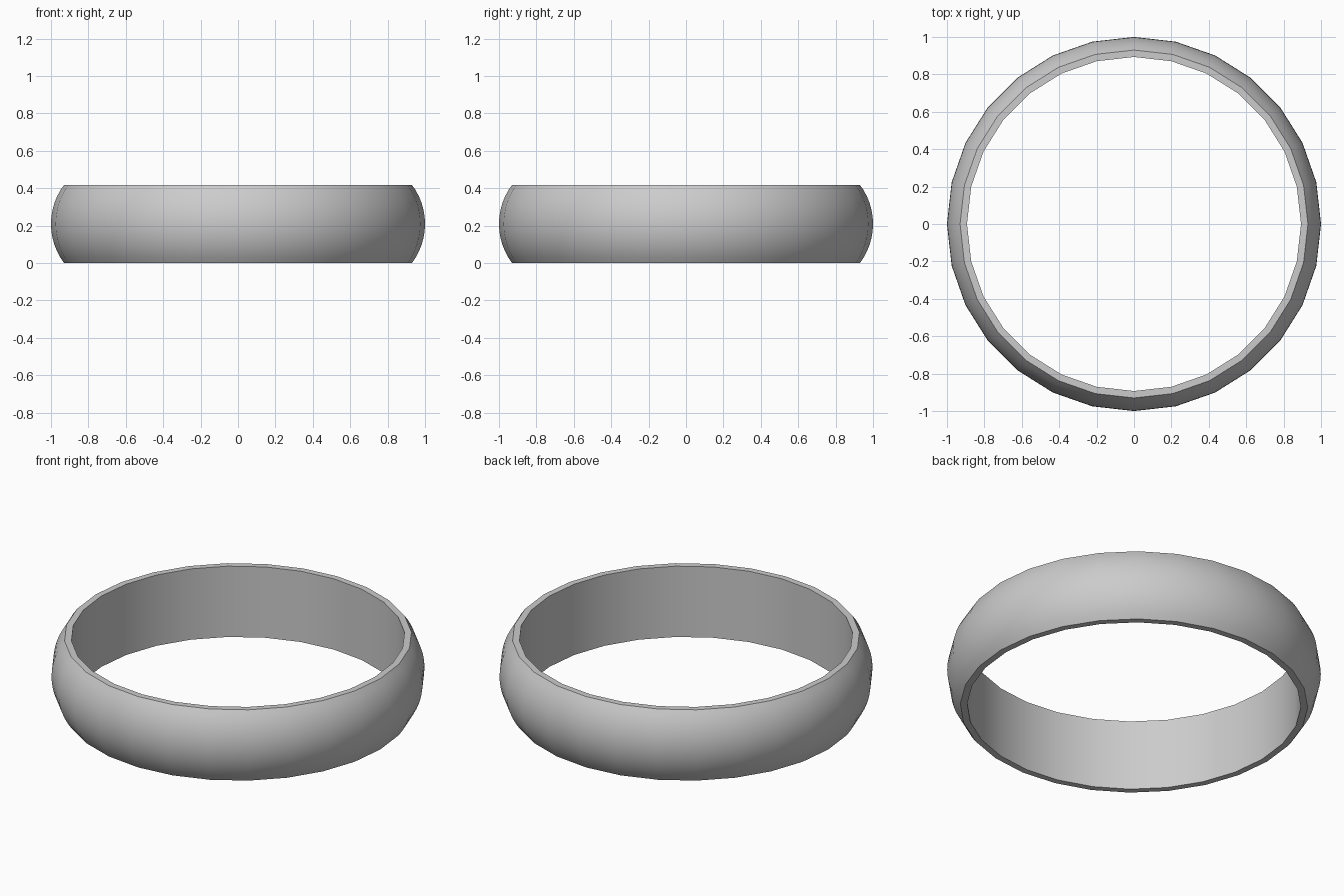
import bpy, bmesh, math

if "Cube" in bpy.data.objects:
    bpy.data.objects.remove(bpy.data.objects["Cube"])

SIDES = 28        # segments around the band
ARC = 12          # segments across the domed outer face
H = 0.418         # band height
R_MAX, R_EDGE, R_IN = 1.0, 0.93, 0.893

# Cross-section: straight inner wall, flat rims, domed outer face
sag = R_MAX - R_EDGE
rad = ((H / 2) ** 2 + sag ** 2) / (2 * sag)
half = math.asin(H / 2 / rad)
profile = [(R_IN, H), (R_IN, 0)]
for i in range(ARC + 1):
    a = -half + 2 * half * i / ARC
    profile.append((R_MAX - rad + rad * math.cos(a), H / 2 + rad * math.sin(a)))

# Revolve the closed section around z
bm = bmesh.new()
rings = []
for s in range(SIDES):
    t = 2 * math.pi * s / SIDES
    rings.append([bm.verts.new((r * math.cos(t), r * math.sin(t), z)) for r, z in profile])
n = len(profile)
for s in range(SIDES):
    a, b = rings[s], rings[(s + 1) % SIDES]
    for i in range(n):
        j = (i + 1) % n
        bm.faces.new((a[i], b[i], b[j], a[j]))
bmesh.ops.recalc_face_normals(bm, faces=bm.faces)

mesh = bpy.data.meshes.new("ring_band")
bm.to_mesh(mesh)
bm.free()
band = bpy.data.objects.new("ring_band", mesh)
bpy.context.collection.objects.link(band)

# Smooth dome and inner wall, crisp rim edges
bpy.context.view_layer.objects.active = band
band.select_set(True)
bpy.ops.object.shade_smooth_by_angle(angle=math.radians(30))
